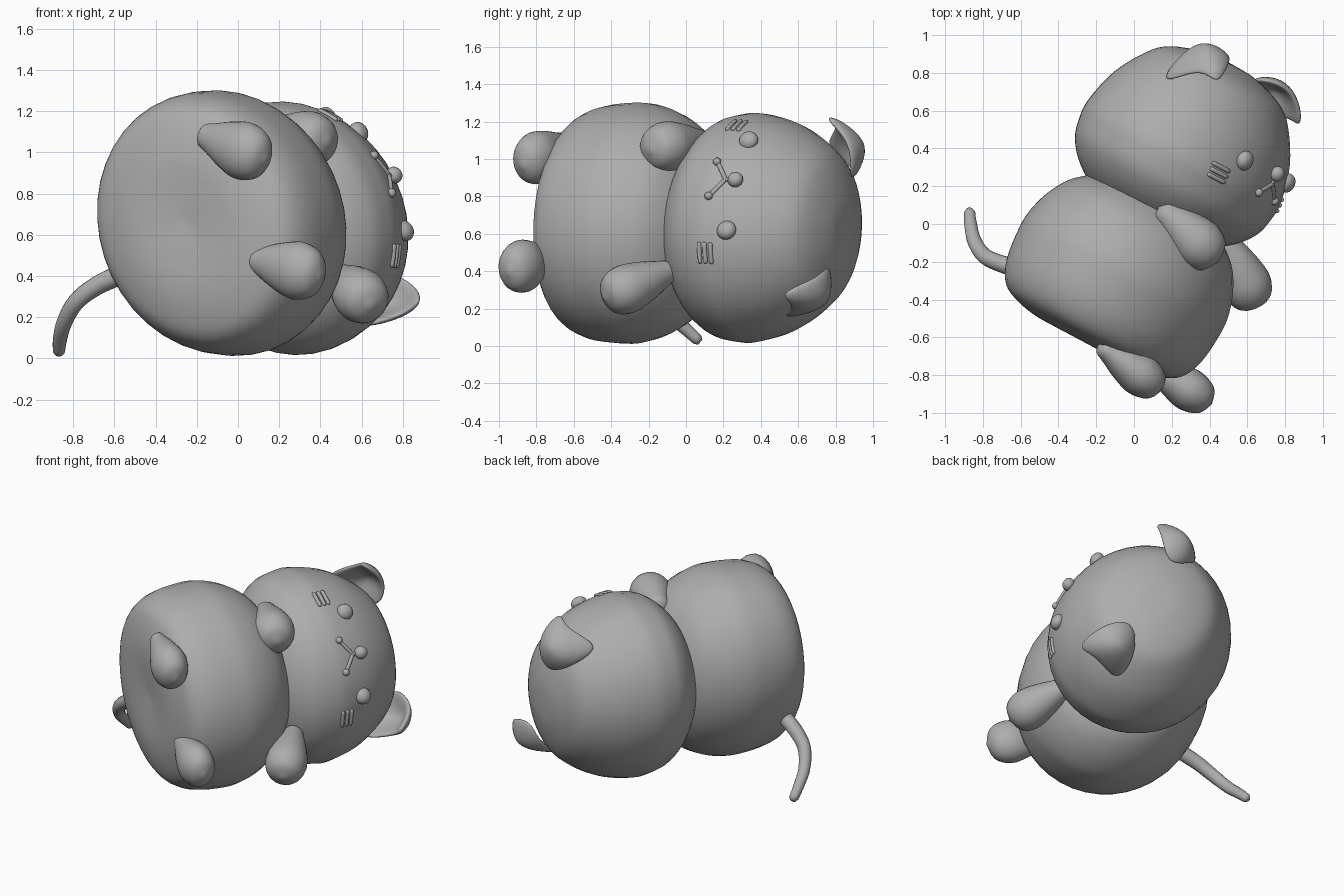
import bpy, bmesh, math
from mathutils import Vector, Matrix

if "Cube" in bpy.data.objects:
    bpy.data.objects.remove(bpy.data.objects["Cube"])

grey = bpy.data.materials.new("plain grey")
grey.diffuse_color = (0.42, 0.42, 0.42, 1)
grey.use_nodes = True
grey.node_tree.nodes["Principled BSDF"].inputs["Base Color"].default_value = grey.diffuse_color

# Lying pose: side, front and up axes of the toy
SIDE = Vector((-0.411, 0.219, 0.885))
FRONT = Vector((0.781, -0.416, 0.466))
UP = Vector((0.47, 0.883, 0.0))
BASE = Vector((0, 0, 0.64))


def place(l, f, u):
    return BASE + SIDE * l + FRONT * f + UP * u


def frame(origin, x, y, z):
    return Matrix.Translation(origin) @ Matrix((x, y, z)).transposed().to_4x4()


def finish(bm, name):
    bmesh.ops.recalc_face_normals(bm, faces=bm.faces)
    me = bpy.data.meshes.new(name)
    bm.to_mesh(me)
    bm.free()
    me.materials.append(grey)
    for p in me.polygons:
        p.use_smooth = True
    ob = bpy.data.objects.new(name, me)
    bpy.context.collection.objects.link(ob)
    return ob


def spline(pts, steps=4):
    """Smooth curve through points of any dimension."""
    pts = [Vector(p) for p in pts]
    ext = [2 * pts[0] - pts[1]] + pts + [2 * pts[-1] - pts[-2]]
    out = []
    for i in range(len(pts) - 1):
        a, b, c, d = ext[i:i + 4]
        for k in range(steps):
            t = k / steps
            out.append(0.5 * (2 * b + (c - a) * t + (2 * a - 5 * b + 4 * c - d) * t * t
                              + (3 * b - a - 3 * c + d) * t ** 3))
    return out + [pts[-1]]


def skin(bm, rings):
    for r, s in zip(rings, rings[1:]):
        n = len(r)
        for i in range(n):
            bm.faces.new((r[i], r[(i + 1) % n], s[(i + 1) % n], s[i]))


def lathe(name, profile, mat, sx=1, sy=1, n=40):
    """Turned shape with an oval section; profile is (radius, height)."""
    bm = bmesh.new()
    pts = spline(profile)
    rings = [[bm.verts.new(mat @ Vector((sx * r * math.cos(2 * math.pi * i / n),
                                         sy * r * math.sin(2 * math.pi * i / n), h)))
              for i in range(n)] for r, h in pts[1:-1]]
    skin(bm, rings)
    for end, ring in ((pts[0], rings[0]), (pts[-1], rings[-1])):
        tip = bm.verts.new(mat @ Vector((0, 0, end[1])))
        for i in range(n):
            bm.faces.new((tip, ring[i], ring[(i + 1) % n]))
    return finish(bm, name)


def limb(name, start, end, r0, r1, flat=1.0):
    """Teardrop from a narrow root to a round end."""
    start, end = Vector(start), Vector(end)
    d = end - start
    n, z = d.length, d.normalized()
    y = (UP - z * UP.dot(z)).normalized()
    prof = [(0, -r0), (0.7 * r0, -0.7 * r0), (r0, 0), (0.5 * (r0 + r1) + 0.01, n * 0.5),
            (r1, n), (0.72 * r1, n + 0.7 * r1), (0, n + r1)]
    return lathe(name, prof, frame(start, y.cross(z), y, z), 1, flat, 24)


def tube(name, pts, radii, n=10):
    """Round tube with tapered, closed ends."""
    path = spline(pts)
    bm = bmesh.new()
    rings = []
    for i, p in enumerate(path):
        d = (path[min(i + 1, len(path) - 1)] - path[max(i - 1, 0)]).normalized()
        a = d.cross(FRONT).normalized()
        b = d.cross(a)
        t = i / (len(path) - 1)
        r = radii[0] + (radii[1] - radii[0]) * t
        ends = [(-0.7, 0.6)] if i == 0 else []
        ends += [(0, 1)]
        ends += [(0.7, 0.6)] if i == len(path) - 1 else []
        for off, k in ends:
            rings.append([bm.verts.new(p + d * r * off + r * k * (a * math.cos(j * math.tau / n)
                                       + b * math.sin(j * math.tau / n))) for j in range(n)])
    skin(bm, rings)
    bm.faces.new(rings[0])
    bm.faces.new(rings[-1])
    return finish(bm, name)


def ball(name, centre, r, depth=1.0):
    bm = bmesh.new()
    mat = frame(centre, SIDE, FRONT, UP) @ Matrix.Diagonal((r, r * depth, r, 1))
    bmesh.ops.create_uvsphere(bm, u_segments=20, v_segments=12, radius=1, matrix=mat)
    return finish(bm, name)


# Body and head
body_profile = [(0, -0.66), (0.15, -0.672), (0.29, -0.675), (0.42, -0.652), (0.525, -0.60),
                (0.585, -0.48), (0.605, -0.30), (0.595, -0.18), (0.545, -0.04),
                (0.455, 0.08), (0.27, 0.19), (0, 0.23)]
lathe("body", body_profile, frame(place(-0.02, 0.074, 0), SIDE, FRONT, UP), 1.09, 0.97)

MID, HEAD_F, SX, SY = -0.033, 0.045, 1.075, 0.975
head_profile = [(0, 0.02), (0.30, 0.06), (0.45, 0.14), (0.545, 0.25), (0.577, 0.36),
                (0.58, 0.47), (0.53, 0.66), (0.43, 0.83), (0.33, 0.92), (0.15, 0.98), (0, 0.99)]
lathe("head", head_profile, frame(place(MID, HEAD_F, 0), SIDE, FRONT, UP), SX, SY)


def on_face(l, u, lift=0.0):
    """Point on the front of the head, l sideways from its middle, at height u."""
    pts = spline(head_profile)
    for (r0, h0), (r1, h1) in zip(pts, pts[1:]):
        if h0 <= u <= h1:
            r = r0 + (r1 - r0) * (u - h0) / (h1 - h0)
    return place(MID + l, HEAD_F + SY * math.sqrt(r * r - (l / SX) ** 2) + lift, u)


# Arms, feet and tail
limb("upper_arm", (0.19, 0.04, 1.09), (0.35, -0.11, 1.065), 0.08, 0.135)
limb("lower_arm", (0.51, -0.13, 0.385), (0.60, -0.33, 0.30), 0.075, 0.132)
limb("upper_foot", (-0.13, -0.68, 1.07), (0.035, -0.80, 1.005), 0.075, 0.142, 0.8)
limb("lower_foot", (0.12, -0.77, 0.47), (0.295, -0.88, 0.425), 0.075, 0.142, 0.8)
tube("tail", [(-0.54, -0.26, 0.42), (-0.69, -0.215, 0.35), (-0.79, -0.17, 0.27),
              (-0.845, -0.09, 0.17), (-0.865, 0.0, 0.09), (-0.87, 0.06, 0.035)], (0.05, 0.03), 14)

# Floppy ears: a dished three-cornered pad and its mirror image
ear = [(0.44, 0.70, 1.26), (0.37, 0.84, 1.19), (0.09, 0.70, 1.08), (0.26, 0.92, 0.95),
       (0.47, 0.87, 0.84), (0.54, 0.90, 1.09), (0.35, 1.03, 1.07)]
for name, mirrored in (("upper_ear", False), ("lower_ear", True)):
    bm = bmesh.new()
    vs = []
    for p in ear:
        p = Vector(p)
        if mirrored:
            p -= SIDE * 2 * ((p - BASE).dot(SIDE) - MID)
        vs.append(bm.verts.new(p))
    for q in ((0, 1, 6, 5), (1, 2, 3, 6), (3, 4, 5, 6)):
        bm.faces.new([vs[i] for i in q])
    ob = finish(bm, name)
    solid = ob.modifiers.new("thickness", 'SOLIDIFY')
    solid.thickness, solid.offset = 0.06, 0
    sub = ob.modifiers.new("smooth", 'SUBSURF')
    sub.levels = sub.render_levels = 3

# Face: eyes, cheek marks, nose and mouth
for side, s in (("upper", 1), ("lower", -1)):
    ball(side + "_eye", on_face(s * 0.27, 0.571), 0.053, 0.8)
    for i in range(3):
        u = 0.45 + (i - 1) * 0.032
        tube(f"{side}_cheek_mark_{i + 1}",
             [on_face(s * l, u) for l in (0.345, 0.385, 0.425)], (0.012, 0.012))
    tube(side + "_mouth_line", [on_face(0, 0.53), on_face(s * 0.045, 0.50),
                                on_face(s * 0.10, 0.46)], (0.012, 0.012))
    ball(side + "_mouth_end", on_face(s * 0.103, 0.457, 0.004), 0.022)
tube("mouth_stem", [on_face(0, 0.53), on_face(0, 0.56), on_face(0, 0.59)], (0.012, 0.012))
ball("nose", on_face(0, 0.59, 0.015), 0.042, 0.9)
